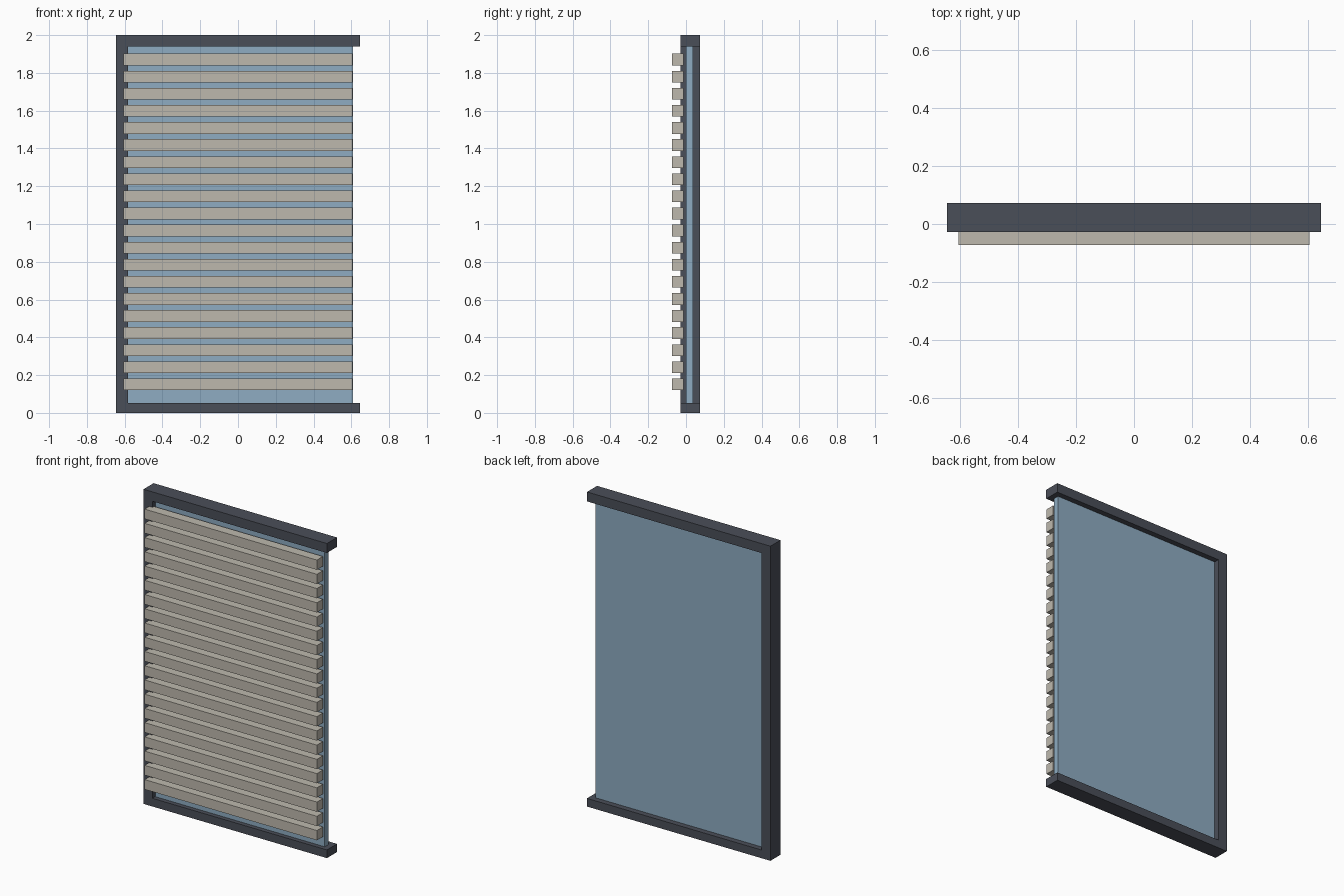
import bpy

if "Cube" in bpy.data.objects:
    bpy.data.objects.remove(bpy.data.objects["Cube"])


def linear(c):
    c /= 255
    return c / 12.92 if c <= 0.04045 else ((c + 0.055) / 1.055) ** 2.4


def material(name, rgb):
    m = bpy.data.materials.new(name)
    m.diffuse_color = (*[linear(c) for c in rgb], 1)
    m.use_nodes = True
    m.node_tree.nodes["Principled BSDF"].inputs["Base Color"].default_value = m.diffuse_color
    return m


def box(name, x, y, z, mat):
    """Axis-aligned box from (min, max) ranges."""
    bpy.ops.mesh.primitive_cube_add(size=1, location=[(r[0] + r[1]) / 2 for r in (x, y, z)])
    o = bpy.context.object
    o.name = name
    o.scale = [r[1] - r[0] for r in (x, y, z)]
    bpy.ops.object.transform_apply(location=False, rotation=False, scale=True)
    o.data.materials.append(mat)
    return o


dark = material("dark grey frame", (74, 78, 88))
blue = material("blue glass", (142, 172, 194))
beige = material("beige slat", (190, 185, 174))

# Frame: top and bottom rails with a single stile on the left
W, DEPTH = 0.645, (-0.028, 0.073)
box("bottom_rail", (-W, W), DEPTH, (0, 0.052), dark)
box("top_rail", (-W, W), DEPTH, (1.94, 2.0), dark)
box("left_stile", (-W, -0.582), DEPTH, (0.052, 1.94), dark)

# Glass pane set into the frame
box("glass_pane", (-0.61, 0.61), (0.0, 0.038), (0.03, 1.96), blue)

# Row of horizontal slats in front of the glass
for i in range(20):
    z = 0.12 + i * 0.0905
    box(f"slat_{i + 1:02d}", (-0.606, 0.606), (-0.073, -0.012), (z, z + 0.062), beige)
